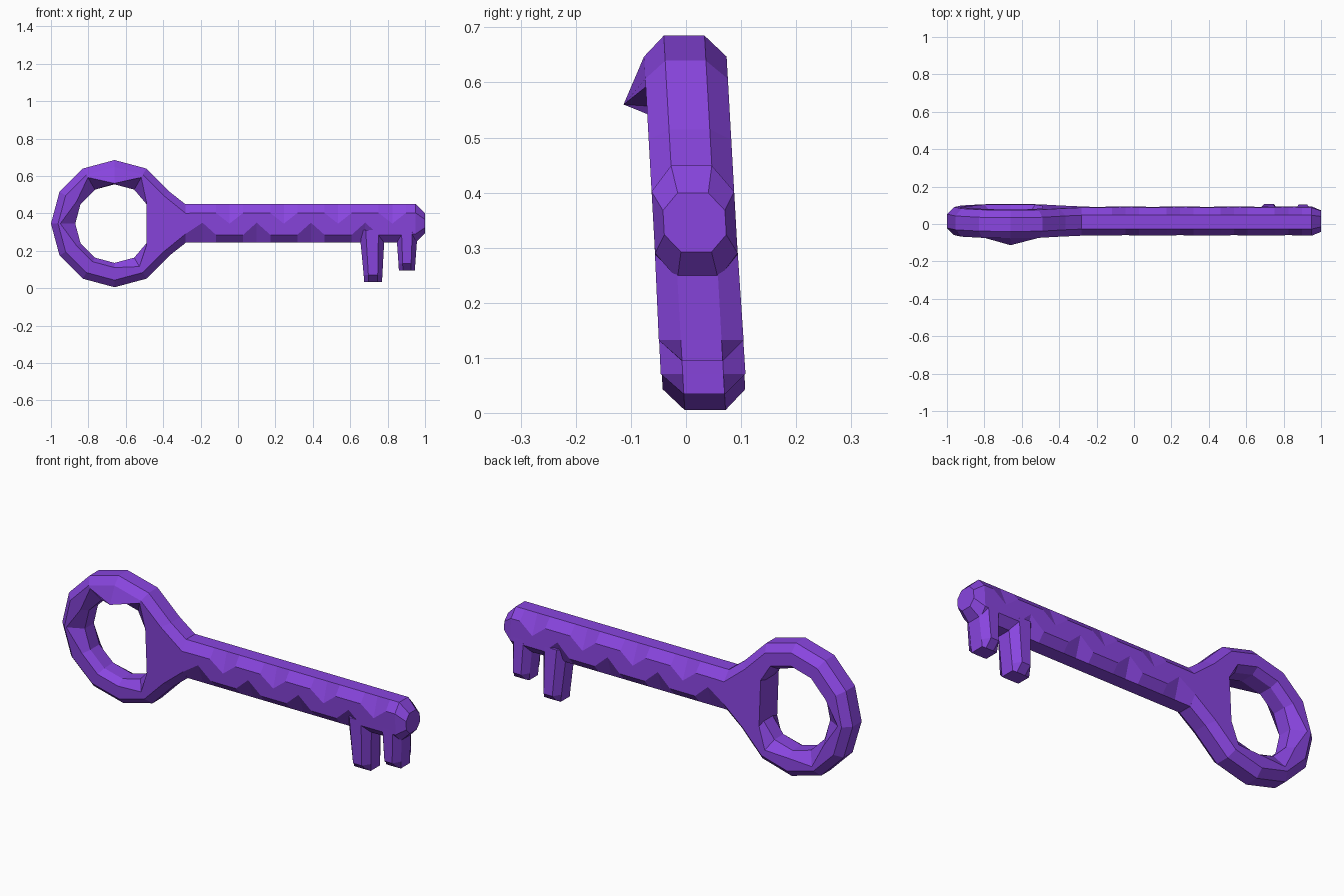
import bpy, bmesh, math

if "Cube" in bpy.data.objects:
    bpy.data.objects.remove(bpy.data.objects["Cube"])

purple = bpy.data.materials.new("purple")
purple.diffuse_color = (0.25, 0.06, 0.74, 1)
purple.use_nodes = True
purple.node_tree.nodes["Principled BSDF"].inputs["Base Color"].default_value = purple.diffuse_color

H, F = 0.075, 0.037      # half thickness, half width of the flat outer band
CX, CZ = -0.66, 0.345    # centre of the bow
C = 0.045                # chamfer width


def loft(name, rings, closed=False):
    """Skin a list of equal-length point rings; cap the ends unless closed."""
    bm = bmesh.new()
    # the whole key leans slightly backwards
    vs = [[bm.verts.new((x, y + 0.035 - 0.056 * z, z)) for x, y, z in r] for r in rings]
    n, m = len(vs), len(vs[0])
    for i in range(n if closed else n - 1):
        a, b = vs[i], vs[(i + 1) % n]
        for j in range(m):
            k = (j + 1) % m
            bm.faces.new((a[j], a[k], b[k], b[j]))
    if not closed:
        bm.faces.new(vs[0])
        bm.faces.new(vs[-1])
    bmesh.ops.recalc_face_normals(bm, faces=bm.faces)
    me = bpy.data.meshes.new(name)
    bm.to_mesh(me)
    bm.free()
    me.materials.append(purple)
    ob = bpy.data.objects.new(name, me)
    bpy.context.collection.objects.link(ob)
    return ob


# Bow: faceted ring with a hewn inner rim, stretched toward the shaft
front_rim = {60: 0.285, 90: 0.215, 120: 0.285, 180: 0.29, 300: 0.265}
back_rim = {180: 0.28, 240: 0.28, 300: 0.265}


def polar(r, deg, limit=9.0):
    a = math.radians(deg)
    return min(CX + r * math.cos(a), limit), CZ + r * math.sin(a)


def section(outer, cham, fr, inner, br, yf=-H):
    pts = [(outer, F), (outer, -F), (cham, -H), (fr, yf),
           (inner, -F), (inner, F), (br, H), (cham, H)]
    return [(p[0], y, p[1]) for p, y in pts]


rings = []
for d in range(30, 331, 30):
    rings.append(section(polar(0.34, d), polar(0.302, d),
                         polar(front_rim.get(d, 0.235), d, -0.49),
                         polar(0.21, d, -0.49),
                         polar(back_rim.get(d, 0.235), d, -0.49),
                         -0.117 if d == 90 else -H))
for s in (-1, 1):
    edge = (-0.49, CZ + s * 0.05)
    rings.append(section((-0.28, CZ + s * 0.103), (-0.28, CZ + s * 0.055),
                         edge, edge, edge))
loft("bow", rings, closed=True)

# Shaft: chamfered bar whose long edges are chipped in a zigzag
T, B = 0.449, 0.243


def bar(x, hi, lo):
    return [(x, -F, T), (x, F, T), (x, H, hi), (x, H, lo),
            (x, F, B), (x, -F, B), (x, -H, lo), (x, -H, hi)]


rings = [bar(-0.28, 0.40, 0.29)]
for i in range(16):
    x = -0.19 + 0.0725 * i
    rings.append(bar(x, 0.345 if i % 4 == 2 else 0.402, 0.35 if i % 4 == 0 else 0.285))
rings.append(bar(0.95, 0.402, 0.29))
rings.append([(1.0, y * 0.75, 0.346 + (z - 0.346) * (0.52 if abs(y) < 0.05 else 0.4))
              for x, y, z in bar(1.0, 0.40, 0.29)])
loft("shaft", rings)

# Teeth: tapering octagonal pegs under the tip
def peg(cx, hx, hy, z, lift=0.0):
    f = hx * 0.5
    return [(cx + a, y, z + (lift if abs(y) > F else 0))
            for a, y in ((hx, F), (f, hy), (-f, hy), (-hx, F),
                         (-hx, -F), (-f, -hy), (f, -hy), (hx, -F))]


for name, x0, top, x1, bottom, z in (("long_tooth", 0.717, 0.068, 0.722, 0.048, 0.034),
                                     ("short_tooth", 0.903, 0.058, 0.903, 0.043, 0.095)):
    loft(name, [peg(x0, top, H, 0.31), peg(x1, bottom + 0.002, H + 0.002, z + 0.037),
                peg(x1, bottom, F + 0.001, z)])
